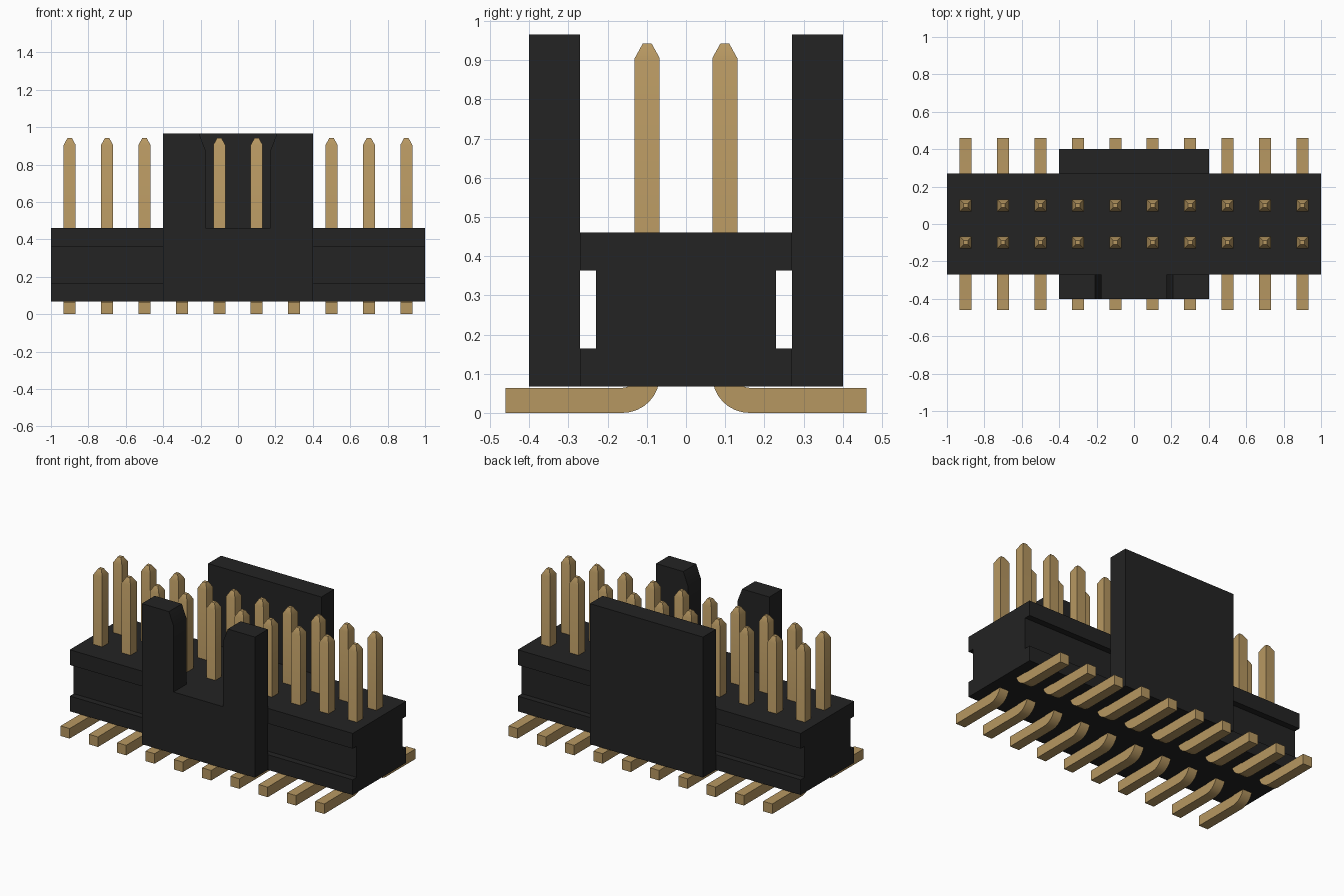
import bpy, bmesh, math
from mathutils import Vector

if "Cube" in bpy.data.objects:
    bpy.data.objects.remove(bpy.data.objects["Cube"])


def material(name, rgb):
    m = bpy.data.materials.new(name)
    m.diffuse_color = (*rgb, 1)
    m.use_nodes = True
    m.node_tree.nodes["Principled BSDF"].inputs["Base Color"].default_value = m.diffuse_color
    return m


black = material("black plastic", (0.017, 0.017, 0.017))
gold = material("gold metal", (0.47, 0.31, 0.12))


def place(name, mesh, location=(0, 0, 0), turn=0):
    ob = bpy.data.objects.new(name, mesh)
    ob.location = location
    ob.rotation_euler.z = turn
    bpy.context.collection.objects.link(ob)
    return ob


def prism(points, direction):
    """bmesh of a flat outline pushed along a direction"""
    bm = bmesh.new()
    face = bm.faces.new([bm.verts.new(p) for p in points])
    new = bmesh.ops.extrude_face_region(bm, geom=[face])["geom"]
    bmesh.ops.translate(bm, vec=Vector(direction),
                        verts=[v for v in new if isinstance(v, bmesh.types.BMVert)])
    bmesh.ops.recalc_face_normals(bm, faces=bm.faces)
    return bm


def finish(bm, name, mat):
    # smooth only across gentle bends
    for f in bm.faces:
        f.smooth = True
    for e in bm.edges:
        e.smooth = e.calc_face_angle(0) < math.radians(30)
    mesh = bpy.data.meshes.new(name)
    bm.to_mesh(mesh)
    bm.free()
    mesh.materials.append(mat)
    return mesh


BASE, DECK, TOP = 0.067, 0.46, 0.965

# housing body: block with a long groove along each side
half = [(0.27, BASE), (0.27, 0.164), (0.23, 0.164), (0.23, 0.363), (0.27, 0.363), (0.27, DECK)]
outline = half + [(-y, z) for y, z in reversed(half)]
body = prism([(-1, y, z) for y, z in outline], (2, 0, 0))
place("housing_body", finish(body, "housing_body", black))

# tall solid back wall
back = [(-0.4, BASE), (0.4, BASE), (0.4, TOP), (-0.4, TOP)]
place("back_wall", finish(prism([(x, 0.27, z) for x, z in back], (0, 0.13, 0)), "back_wall", black))

# front wall with a flared key slot
right = [(0.4, BASE), (0.4, TOP), (0.208, TOP), (0.175, 0.88), (0.175, DECK)]
front = right + [(-x, z) for x, z in reversed(right)]
place("front_wall", finish(prism([(x, -0.4, z) for x, z in front], (0, 0.13, 0)), "front_wall", black))

# bent pin: upright post, rounded bend and flat foot
W, SHOULDER, TIP = 0.064, 0.905, 0.942
CY, CZ, R_OUT, R_IN = 0.162, 0.095, 0.095, 0.031


def arc(r):
    return [(CY - r * math.cos(a), CZ - r * math.sin(a))
            for a in (i * math.pi / 16 for i in range(9))]


profile = ([(0.067, SHOULDER)] + arc(R_OUT) + [(0.46, 0), (0.46, CZ - R_IN)]
           + arc(R_IN)[::-1] + [(0.131, SHOULDER)])
bm = prism([(-W / 2, y, z) for y, z in profile], (W, 0, 0))

# pyramid tip on the post
cap = max(bm.faces, key=lambda f: f.calc_center_median().z if abs(f.normal.z) > 0.9 else -1)
centre = cap.calc_center_median()
tip = bmesh.ops.extrude_discrete_faces(bm, faces=[cap])["faces"][0]
for v in tip.verts:
    v.co = centre + (v.co - centre) * 0.36
    v.co.z = TIP
bmesh.ops.recalc_face_normals(bm, faces=bm.faces)
pin = finish(bm, "pin", gold)

# two mirrored rows of ten pins
for i in range(10):
    x = -0.9 + 0.2 * i
    place(f"back_pin_{i + 1}", pin, (x, 0, 0))
    place(f"front_pin_{i + 1}", pin, (x, 0, 0), math.pi)
